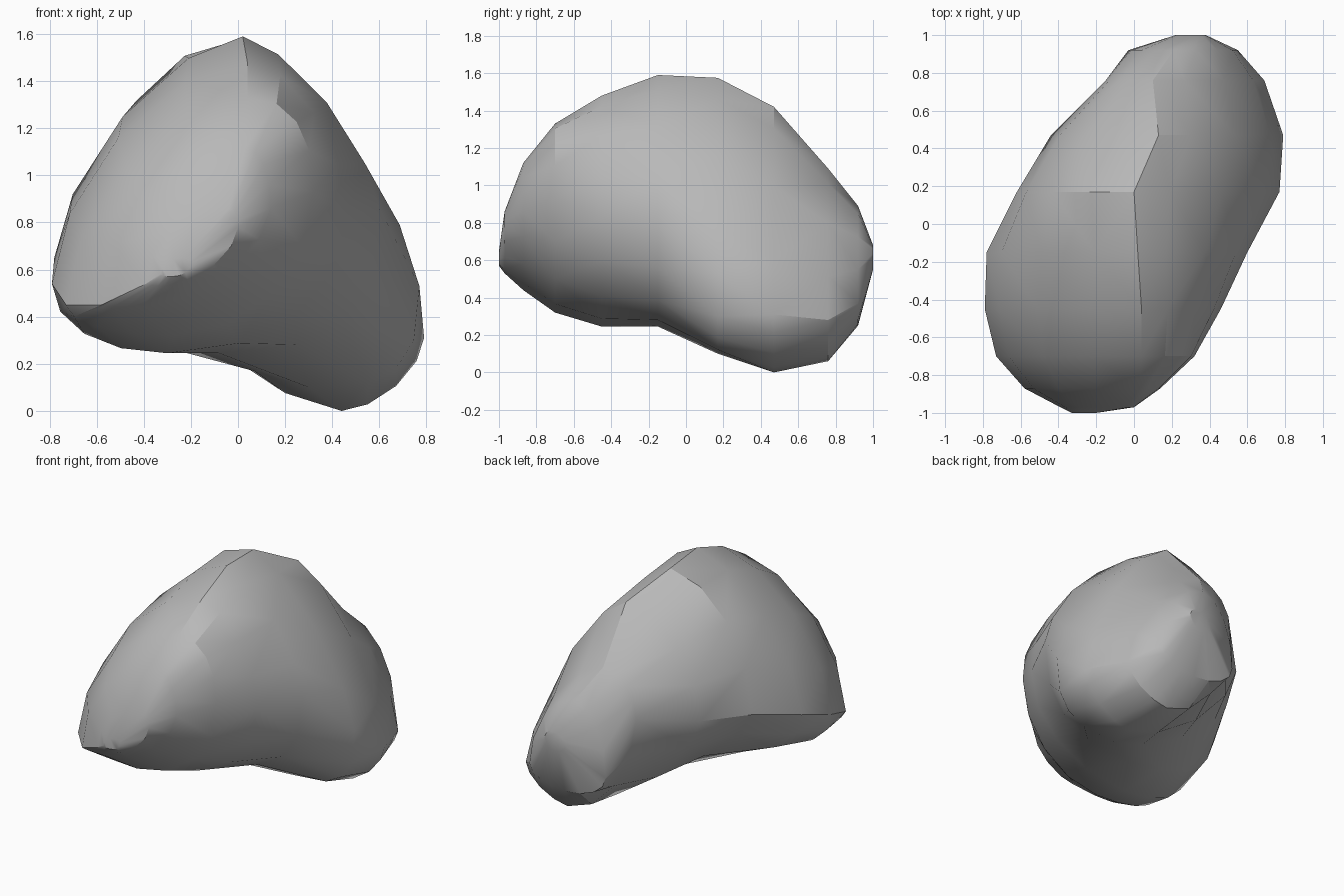
import bpy
import bmesh
from math import sin, cos, pi, radians

if "Cube" in bpy.data.objects:
    bpy.data.objects.remove(bpy.data.objects["Cube"])

# One row per slice along y: y, then (x, z) of the right, top, left and bottom
# extremes, then the power of each arc between them (1 = ellipse, 2 = straight)
SLICES = [
    (-1.00, (-0.20, 0.63), (-0.24, 0.65), (-0.33, 0.58), (-0.28, 0.57), (1, 1, 1, 1)),
    (-0.97, (0.00, 0.78), (-0.04, 0.86), (-0.39, 0.54), (-0.31, 0.53), (1, 1, 1, 1.2)),
    (-0.87, (0.14, 0.86), (0.03, 1.12), (-0.58, 0.45), (-0.41, 0.44), (1, 1, 1, 1.2)),
    (-0.70, (0.32, 0.93), (0.04, 1.33), (-0.73, 0.45), (-0.28, 0.32), (0.85, 1.15, 1, 1)),
    (-0.45, (0.46, 0.83), (0.04, 1.48), (-0.79, 0.54), (-0.30, 0.245), (1.15, 1.2, 0.95, 0.95)),
    (-0.15, (0.60, 0.86), (0.02, 1.59), (-0.78, 0.65), (-0.08, 0.245), (1.4, 1.3, 1.05, 0.75)),
    (0.17, (0.77, 0.53), (0.00, 1.575), (-0.62, 0.73), (0.30, 0.10), (1.45, 1.05, 1.45, 0.65)),
    (0.47, (0.79, 0.31), (0.13, 1.42), (-0.44, 0.75), (0.44, 0.00), (1.4, 1.1, 1.35, 1.2)),
    (0.76, (0.69, 0.28), (0.10, 1.09), (-0.15, 0.80), (0.37, 0.06), (1.3, 1, 1.1, 1.2)),
    (0.92, (0.55, 0.37), (0.21, 0.89), (-0.03, 0.42), (0.28, 0.25), (1.1, 1, 1, 1)),
    (1.00, (0.38, 0.61), (0.33, 0.68), (0.22, 0.61), (0.30, 0.55), (1, 1, 1, 1)),
]
ARC_STEPS = 4


def slice_outline(right, top, left, bottom, powers):
    """Four rounded arcs that join the extreme points of a slice."""
    corners = [(right, top), (left, top), (left, bottom), (right, bottom)]
    points = []
    for number, (side, pole) in enumerate(corners):
        for step in range(ARC_STEPS):
            turn = step / ARC_STEPS
            if number % 2:
                turn = 1 - turn
            across = abs(cos(turn * pi / 2)) ** powers[number]
            along = abs(sin(turn * pi / 2)) ** powers[number]
            points.append((pole[0] + (side[0] - pole[0]) * across,
                           side[1] + (pole[1] - side[1]) * along))
    return points


def grey_stone():
    material = bpy.data.materials.new("stone_grey")
    colour = (0.48, 0.48, 0.48, 1)
    material.diffuse_color = colour
    material.use_nodes = True
    shader = material.node_tree.nodes["Principled BSDF"]
    shader.inputs["Base Color"].default_value = colour
    shader.inputs["Roughness"].default_value = 0.9
    return material


# Boulder: skin the slices and close both ends
bm = bmesh.new()
rings = []
for y, *shape in SLICES:
    rings.append([bm.verts.new((x, y, z)) for x, z in slice_outline(*shape)])
for near, far in zip(rings, rings[1:]):
    for i in range(len(near)):
        j = (i + 1) % len(near)
        bm.faces.new((near[i], near[j], far[j], far[i]))
bm.faces.new(rings[0])
bm.faces.new(rings[-1])
bmesh.ops.recalc_face_normals(bm, faces=bm.faces)
bmesh.ops.triangulate(bm, faces=bm.faces)

mesh = bpy.data.meshes.new("boulder")
bm.to_mesh(mesh)
bm.free()
mesh.materials.append(grey_stone())
boulder = bpy.data.objects.new("boulder", mesh)
bpy.context.collection.objects.link(boulder)

# Soft surface with worn, sharp ridges
bpy.ops.object.select_all(action="DESELECT")
boulder.select_set(True)
bpy.context.view_layer.objects.active = boulder
bpy.ops.object.shade_smooth_by_angle(angle=radians(30))
